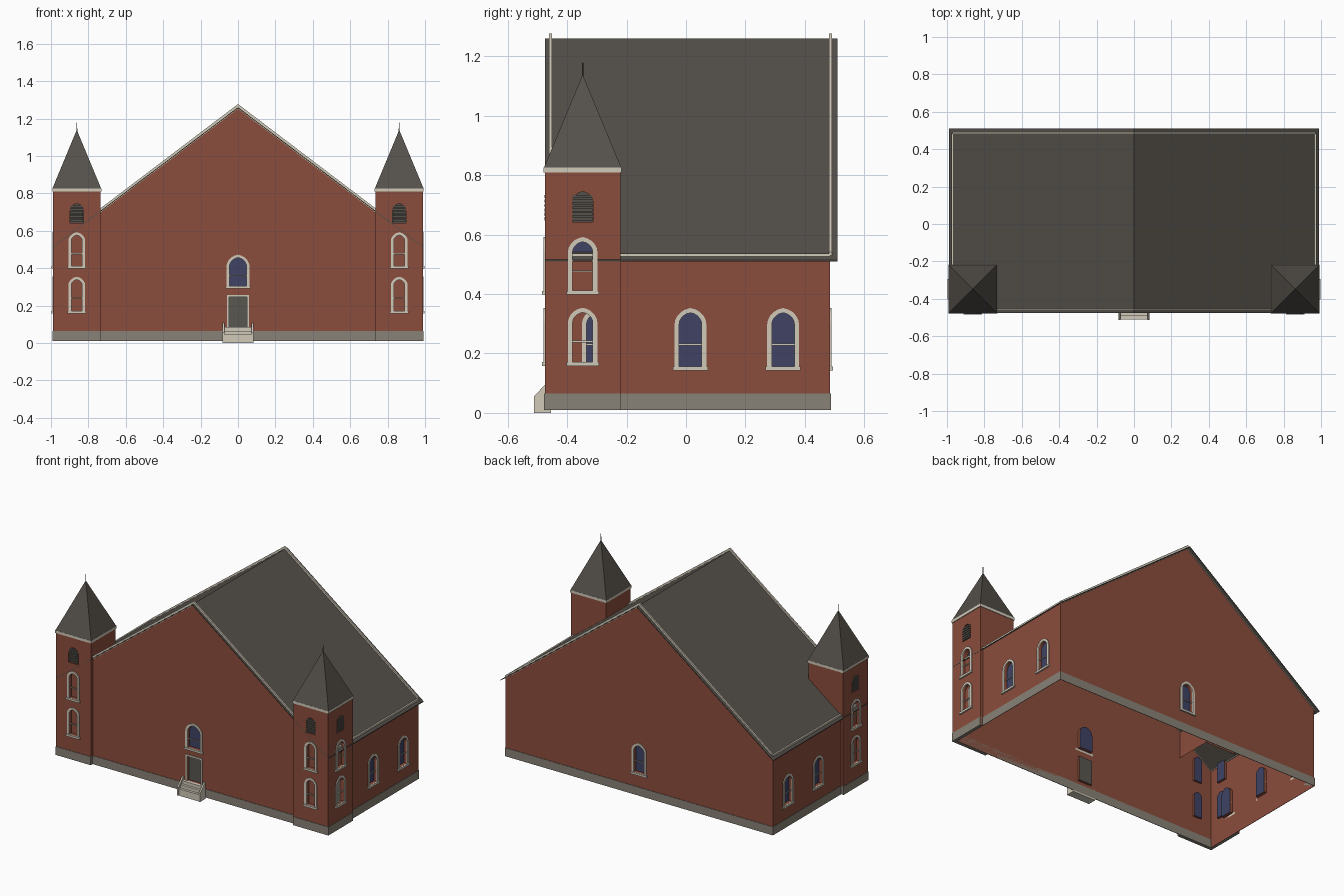
import bpy, bmesh
from math import sin, cos, pi
from mathutils import Matrix, Vector

cube = bpy.data.objects.get("Cube")
if cube:
    bpy.data.objects.remove(cube)


def material(name, rgb):
    m = bpy.data.materials.new(name)
    m.use_nodes = True
    m.diffuse_color = (*rgb, 1)
    m.node_tree.nodes["Principled BSDF"].inputs["Base Color"].default_value = (*rgb, 1)
    return m


BRICK = material("brick red", (0.26, 0.075, 0.045))
CREAM = material("cream trim", (0.64, 0.59, 0.49))
GLASS = material("blue glass", (0.05, 0.055, 0.13))
STONE = material("grey stone", (0.25, 0.225, 0.185))
ROOF = material("dark shingle", (0.09, 0.08, 0.068))
DOOR = material("dark door", (0.10, 0.095, 0.08))


def finish(name, bm, mats, M=None):
    bmesh.ops.recalc_face_normals(bm, faces=bm.faces)
    me = bpy.data.meshes.new(name)
    bm.to_mesh(me)
    bm.free()
    if M:
        me.transform(M)
    for m in mats:
        me.materials.append(m)
    ob = bpy.data.objects.new(name, me)
    bpy.context.scene.collection.objects.link(ob)
    return ob


def plane(x, y, turn):
    """Wall frame: local x along the wall, y up, z outward."""
    return Matrix.Translation((x, y, 0)) @ Matrix.Rotation(turn, 4, 'Z') @ Matrix.Rotation(pi / 2, 4, 'X')


def rect(u0, u1, v0, v1):
    return [(u0, v0), (u1, v0), (u1, v1), (u0, v1)]


def arch(u, half, base, top, n=5):
    """Slightly pointed arch outline."""
    pts = [(u - half, base), (u + half, base)]
    for i in range(2 * n + 1):
        a = pi * i / (2 * n)
        lift = 0.8 * sin(a) + 0.2 * (1 - abs(1 - i / n))
        pts.append((u + half * cos(a), top - half * 1.05 + half * 1.05 * lift))
    return pts


def add_prism(bm, loop, d0, d1):
    a = [bm.verts.new((u, v, d0)) for u, v in loop]
    b = [bm.verts.new((u, v, d1)) for u, v in loop]
    bm.faces.new(a[::-1])
    bm.faces.new(b)
    for i in range(len(a)):
        j = (i + 1) % len(a)
        bm.faces.new((a[i], a[j], b[j], b[i]))


def prism(name, M, loop, d0, d1, mat):
    bm = bmesh.new()
    add_prism(bm, loop, d0, d1)
    return finish(name, bm, [mat], M)


def add_ring(bm, outer, inner, d0, d1):
    """Raised frame between two outlines of equal point count."""
    o0, o1, i0, i1 = [[bm.verts.new((u, v, d)) for u, v in lp]
                      for lp, d in ((outer, d0), (outer, d1), (inner, d0), (inner, d1))]
    for i in range(len(outer)):
        j = (i + 1) % len(outer)
        for p, q in ((o0, o1), (o1, i1), (i1, i0)):
            bm.faces.new((p[i], p[j], q[j], q[i]))


def panel(name, M, outline, holes):
    """Wall sheet with recessed, filled openings."""
    bm = bmesh.new()
    edges, loops = [], []
    for lp in [outline] + [h[0] for h in holes]:
        vs = [bm.verts.new((u, v, 0)) for u, v in lp]
        edges += [bm.edges.new((vs[i - 1], vs[i])) for i in range(len(vs))]
        loops.append(vs)
    bmesh.ops.triangle_fill(bm, use_beauty=True, use_dissolve=False, edges=edges, normal=(0, 0, 1))
    mats = [BRICK]
    for vs, (lp, depth, mat) in zip(loops[1:], holes):
        back = [bm.verts.new((u, v, -depth)) for u, v in lp]
        for i in range(len(vs)):
            bm.faces.new((vs[i - 1], vs[i], back[i], back[i - 1]))
        if mat not in mats:
            mats.append(mat)
        bm.faces.new(back).material_index = mats.index(mat)
    return finish(name, bm, mats, M)


def window(M, u, base, top, half, rim, bar, depth):
    """Frame, sill and glazing bar; returns the opening for the wall."""
    inner = arch(u, half - rim, base + 0.012, top - rim)
    bm = bmesh.new()
    add_ring(bm, arch(u, half, base, top), inner, 0, 0.005)
    add_prism(bm, rect(u - half - 0.005, u + half + 0.005, base - 0.002, base + 0.011), 0, 0.01)
    add_prism(bm, rect(u - half + rim, u + half - rim, bar - 0.003, bar + 0.003), -0.008, -0.003)
    finish("window_trim", bm, [CREAM], M)
    return inner, depth, GLASS


def vent(M, u):
    """Arched louvre opening."""
    bm = bmesh.new()
    for i in range(6):
        z = 0.648 + 0.015 * i
        add_prism(bm, rect(u - 0.034, u + 0.034, z, z + 0.011), -0.01, 0.001)
    finish("louvre_slats", bm, [ROOF], M)
    return arch(u, 0.035, 0.642, 0.745), 0.011, ROOF


# Hall dimensions
HX, FRONT, BACK, RIDGE, EAVE = 0.97, -0.455, 0.485, 1.26, 0.53
BASE, STONE_TOP = 0.01, 0.065
gable = [(-HX, BASE), (HX, BASE), (HX, EAVE), (0, RIDGE), (-HX, EAVE)]

# Gable walls
Mf, Mb = plane(0, FRONT, 0), plane(0, BACK, pi)
door_hole = rect(-0.048, 0.048, 0.085, 0.245)
panel("front_wall", Mf, gable,
      [window(Mf, 0, 0.292, 0.472, 0.062, 0.016, 0.36, 0.02), (door_hole, 0.015, DOOR)])
panel("back_wall", Mb, gable, [window(Mb, 0, 0.145, 0.353, 0.054, 0.016, 0.23, 0.02)])
bm = bmesh.new()
add_ring(bm, rect(-0.06, 0.06, 0.08, 0.257), door_hole, 0, 0.005)
finish("door_frame", bm, [CREAM], Mf)

for M in (Mf, Mb):
    prism("gable_foundation", M, rect(-HX - 0.003, HX + 0.003, BASE, STONE_TOP), 0, 0.003, STONE)
    prism("gable_trim", M, [(-HX, EAVE - 0.008), (0, RIDGE - 0.008), (HX, EAVE - 0.008),
                            (HX, EAVE + 0.012), (0, RIDGE + 0.017), (-HX, EAVE + 0.012)],
          -0.004, 0.006, CREAM)

# Roof sheets
slope = [(-0.99, 0.515), (0, RIDGE), (0.99, 0.515), (0.99, 0.51), (0, RIDGE - 0.005), (-0.99, 0.51)]
prism("roof", plane(0, 0, 0), slope, -0.51, 0.475, ROOF)

for s in (1, -1):
    # Side walls with three windows each
    Ms = plane(s * HX, 0, s * pi / 2)
    ends = sorted((s * FRONT, s * BACK))
    panel("side_wall", Ms, rect(*ends, BASE, EAVE),
          [window(Ms, s * y, 0.145, 0.353, 0.054, 0.016, 0.23, 0.02) for y in (-0.297, 0.015, 0.327)])
    prism("side_foundation", Ms, rect(*ends, BASE, STONE_TOP), 0, 0.003, STONE)
    prism("eave_trim", Ms, rect(*ends, EAVE - 0.006, EAVE + 0.007), -0.005, 0.005, CREAM)

    # Corner tower
    TF, TB, TI, TO, TOP = -0.475, -0.22, 0.735, 0.988, 0.815
    cx, cy = s * 0.862, -0.348
    M1, M2 = plane(0, TF, 0), plane(s * TO, 0, s * pi / 2)
    openings = []
    for M, u in ((M1, cx), (M2, s * cy)):
        half = 0.045 if M is M1 else 0.05
        openings.append([window(M, u, 0.16, 0.354, half, 0.016, 0.24, 0.033),
                         window(M, u, 0.4, 0.592, half, 0.016, 0.477, 0.033), vent(M, u)])
    panel("tower_front", M1, rect(*sorted((s * TI, s * TO)), BASE, TOP), openings[0])
    panel("tower_side", M2, rect(*sorted((s * TF, s * TB)), BASE, TOP), openings[1])
    back = [(TI, EAVE), (HX, EAVE), (HX, BASE), (TO, BASE), (TO, TOP), (TI, TOP)]
    panel("tower_back", plane(0, TB, 0), [(s * x, z) for x, z in back], [])
    inner = [(TF, BASE), (FRONT, BASE), (FRONT, EAVE), (TB, EAVE), (TB, TOP), (TF, TOP)]
    panel("tower_inner", plane(s * TI, 0, pi / 2), inner, [])
    plan = [(TI, TF - 0.003), (TO + 0.003, TF - 0.003), (TO + 0.003, TB), (HX, TB), (HX, FRONT), (TI, FRONT)]
    prism("tower_foundation", None, [(s * x, y) for x, y in plan], BASE, STONE_TOP, STONE)

    # Cornice, spire and finial
    prism("tower_cornice", None, rect(cx - 0.131, cx + 0.131, cy - 0.131, cy + 0.131), 0.81, 0.827, CREAM)
    bm = bmesh.new()
    bmesh.ops.create_cone(bm, cap_ends=True, segments=4, radius1=0.13 * 2 ** 0.5, radius2=0, depth=0.313,
                          matrix=Matrix.Translation((cx, cy, 0.983)) @ Matrix.Rotation(pi / 4, 4, 'Z'))
    finish("spire", bm, [ROOF])
    bm = bmesh.new()
    bmesh.ops.create_cone(bm, cap_ends=True, segments=8, radius1=0.003, radius2=0.002, depth=0.06,
                          matrix=Matrix.Translation((cx, cy, 1.15)))
    finish("finial", bm, [ROOF])

    # Sloped cheek beside the steps
    cheek = [(-0.512, 0), (-0.512, 0.055), (-0.463, 0.108), (FRONT, 0.108), (FRONT, 0)]
    prism("step_cheek", plane(s * 0.078, 0, pi / 2), cheek, -0.005, 0.005, CREAM)

# Entrance steps
stair = [(-0.51, 0), (-0.51, 0.045), (-0.493, 0.045), (-0.493, 0.065), (-0.476, 0.065),
         (-0.476, 0.085), (FRONT, 0.085), (FRONT, 0)]
prism("entrance_steps", plane(0, 0, pi / 2), stair, -0.073, 0.073, CREAM)
